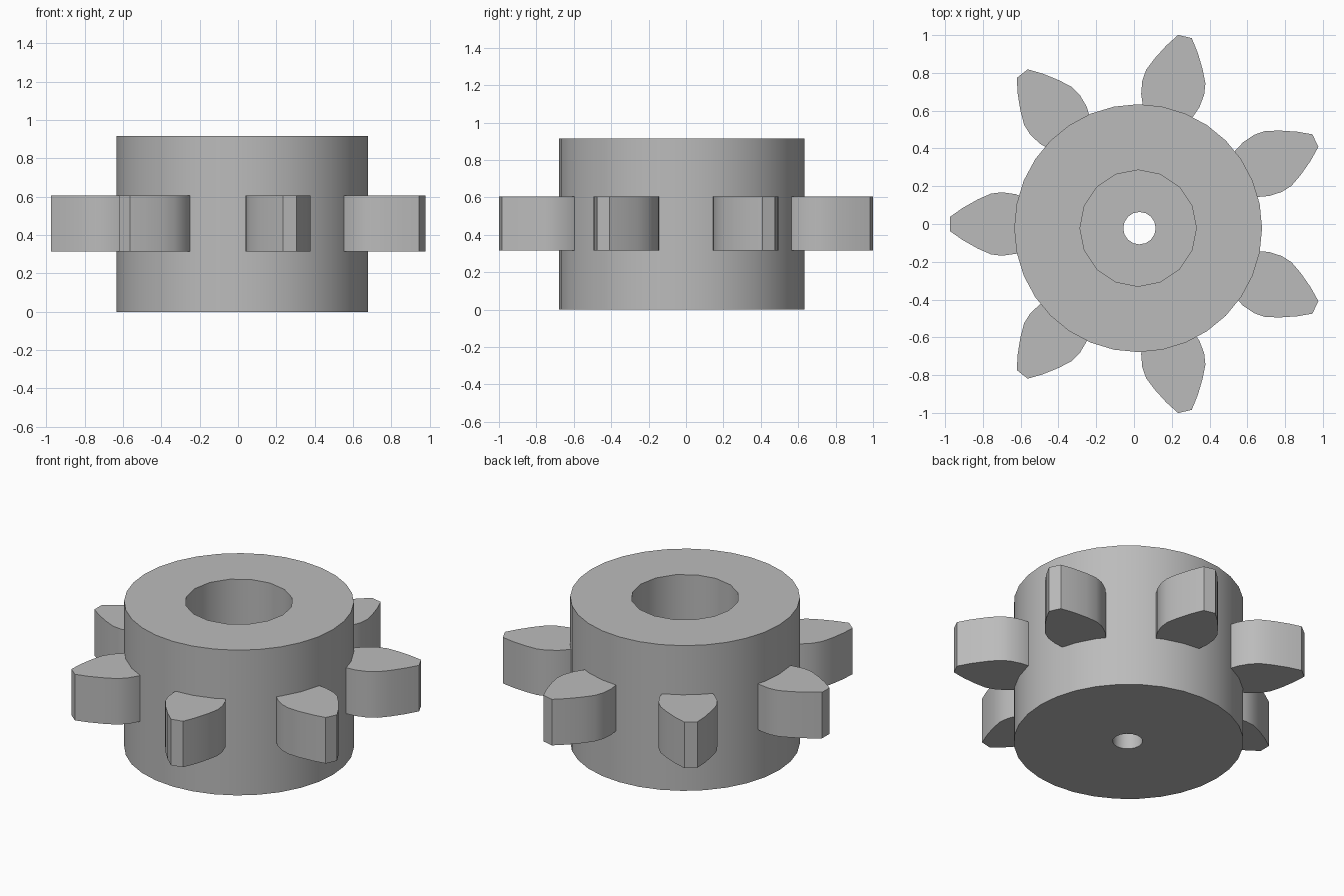
import bpy, bmesh, math
from mathutils import Matrix, Vector

cube = bpy.data.objects.get("Cube")
if cube:
    bpy.data.objects.remove(cube, do_unlink=True)

HUB_X, HUB_Y = 0.022, -0.022      # the hub sits slightly off the ring of teeth
RING_X = 0.043
HEIGHT = 0.915
TOOTH_Z0, TOOTH_Z1 = 0.315, 0.605
TEETH = 7

grey = bpy.data.materials.new("plain grey")
grey.use_nodes = True
colour = (0.5, 0.5, 0.5, 1)
grey.diffuse_color = colour
grey.node_tree.nodes["Principled BSDF"].inputs["Base Color"].default_value = colour


def cylinder(name, radius, z0, z1, sides):
    bpy.ops.mesh.primitive_cylinder_add(
        vertices=sides, radius=radius, depth=z1 - z0,
        location=(HUB_X, HUB_Y, (z0 + z1) / 2))
    obj = bpy.context.object
    obj.name = name
    obj.data.materials.append(grey)
    return obj


def smooth(obj):
    bpy.ops.object.select_all(action="DESELECT")
    obj.select_set(True)
    bpy.context.view_layer.objects.active = obj
    bpy.ops.object.shade_smooth_by_angle(angle=math.radians(28))


# Hub with a wide blind bore from above and a narrow shaft hole through the floor
hub = cylinder("hub", 0.656, 0, HEIGHT, 32)
cutters = [cylinder("bore_cutter", 0.308, 0.3, HEIGHT + 0.1, 16),
           cylinder("shaft_hole_cutter", 0.086, -0.1, 0.5, 16)]
cutters[1].location.x += 0.007
bpy.context.view_layer.objects.active = hub
for cutter in cutters:
    cutter.hide_render = True
    mod = hub.modifiers.new(cutter.name, "BOOLEAN")
    mod.operation, mod.solver, mod.object = "DIFFERENCE", "EXACT", cutter
    bpy.ops.object.modifier_apply(modifier=mod.name)
    bpy.data.objects.remove(cutter, do_unlink=True)
smooth(hub)

# Tooth outline: distance from the ring centre, half width
half = [(0.52, 0.085), (0.615, 0.137), (0.67, 0.158), (0.74, 0.168),
        (0.80, 0.161), (0.87, 0.13), (0.95, 0.085), (1.018, 0.037)]
outline = half + [(u, -v) for u, v in reversed(half)]

# Ring of sprocket teeth, the first one pointing to -x
for i in range(TEETH):
    turn = Matrix.Rotation(math.pi + i * math.tau / TEETH, 4, "Z")
    bm = bmesh.new()
    base = bm.faces.new([bm.verts.new(turn @ Vector((u, v, 0))) for u, v in outline])
    top = bmesh.ops.extrude_face_region(bm, geom=[base])["geom"]
    bmesh.ops.translate(bm, vec=(0, 0, TOOTH_Z1 - TOOTH_Z0),
                        verts=[g for g in top if isinstance(g, bmesh.types.BMVert)])
    bmesh.ops.recalc_face_normals(bm, faces=bm.faces)
    mesh = bpy.data.meshes.new(f"tooth_{i + 1}")
    bm.to_mesh(mesh)
    bm.free()
    mesh.materials.append(grey)
    tooth = bpy.data.objects.new(mesh.name, mesh)
    tooth.location = (RING_X, 0, TOOTH_Z0)
    bpy.context.collection.objects.link(tooth)
    smooth(tooth)
